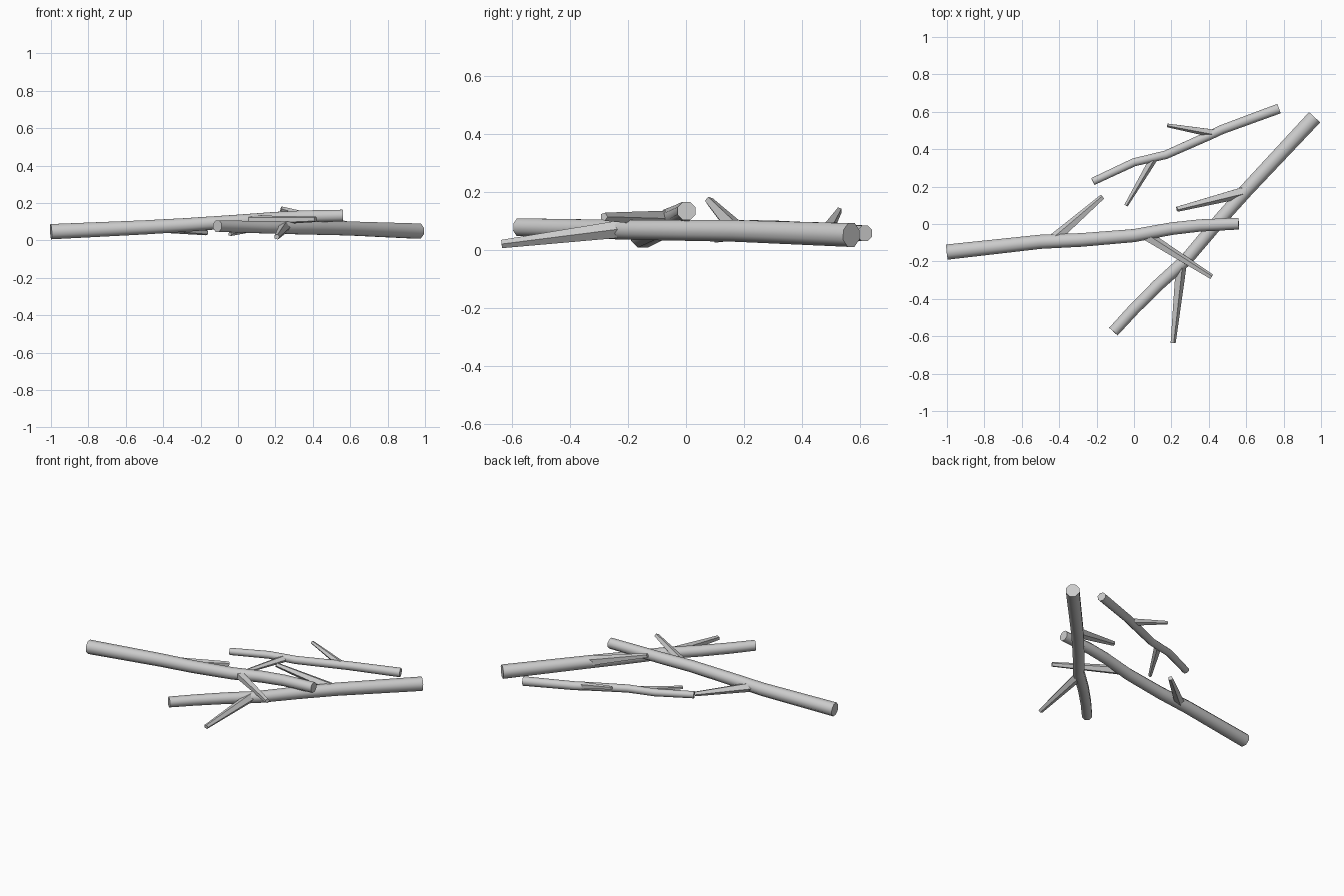
import bpy, bmesh, math
from mathutils import Vector

if "Cube" in bpy.data.objects:
    bpy.data.objects.remove(bpy.data.objects["Cube"])


def tube(name, points, r0, r1, sides):
    """Tapered, capped tube swept along a path."""
    pts = [Vector(p) for p in points]
    dist = [0.0]
    for a, b in zip(pts, pts[1:]):
        dist.append(dist[-1] + (b - a).length)
    bm = bmesh.new()
    rings = []
    for i, p in enumerate(pts):
        t = (pts[min(i + 1, len(pts) - 1)] - pts[max(i - 1, 0)]).normalized()
        side = t.cross(Vector((0, 0, 1))).normalized()
        up = side.cross(t)
        r = r0 + (r1 - r0) * dist[i] / dist[-1]
        ring = []
        for k in range(sides):
            a = 2 * math.pi * (k + 0.5) / sides
            ring.append(bm.verts.new(p + r * (side * math.cos(a) + up * math.sin(a))))
        rings.append(ring)
    for a, b in zip(rings, rings[1:]):
        for k in range(sides):
            n = (k + 1) % sides
            bm.faces.new((a[k], a[n], b[n], b[k]))
    bm.faces.new(rings[0])
    bm.faces.new(rings[-1])
    bmesh.ops.recalc_face_normals(bm, faces=bm.faces)
    mesh = bpy.data.meshes.new(name)
    bm.to_mesh(mesh)
    bm.free()
    ob = bpy.data.objects.new(name, mesh)
    bpy.context.collection.objects.link(ob)
    bpy.ops.object.select_all(action='DESELECT')
    ob.select_set(True)
    bpy.context.view_layer.objects.active = ob
    bpy.ops.object.shade_smooth_by_angle(angle=math.radians(50))


# Each stick: path, thick and thin radius, then its side twigs (base, tip, radii)
sticks = {
    "long_stick": (
        [(-1, -.15, .047), (-.5, -.095, .07), (-.28, -.085, .083), (0, -.062, .103),
         (.2, -.025, .119), (.35, -.008, .128), (.56, .002, .133)], .044, .034,
        [((-.44, -.093, .074), (-.168, .145, .042), .032, .015),
         ((.06, -.06, .106), (.415, -.283, .113), .03, .015)]),
    "diagonal_stick": (
        [(.965, .57, .05), (.6, .18, .064), (.44, .0, .066), (.28, -.19, .068),
         (.13, -.325, .071), (0, -.455, .074), (-.11, -.575, .077)], .044, .033,
        [((.6, .175, .066), (.23, .08, .168), .033, .015),
         ((.25, -.215, .072), (.208, -.635, .019), .032, .015)]),
    "thin_stick": (
        [(.775, .617, .056), (.47, .505, .063), (.4, .472, .066), (.17, .37, .073),
         (0, .33, .077), (-.22, .227, .081)], .029, .022,
        [((.43, .485, .066), (.18, .528, .135), .024, .011),
         ((.1, .345, .073), (-.043, .1, .034), .023, .011)]),
}
for name, (path, r0, r1, twigs) in sticks.items():
    tube(name, path, r0, r1, 8)
    for i, (base, tip, b0, b1) in enumerate(twigs, 1):
        tube(f"{name}_twig_{i}", [base, tip], b0, b1, 5)
